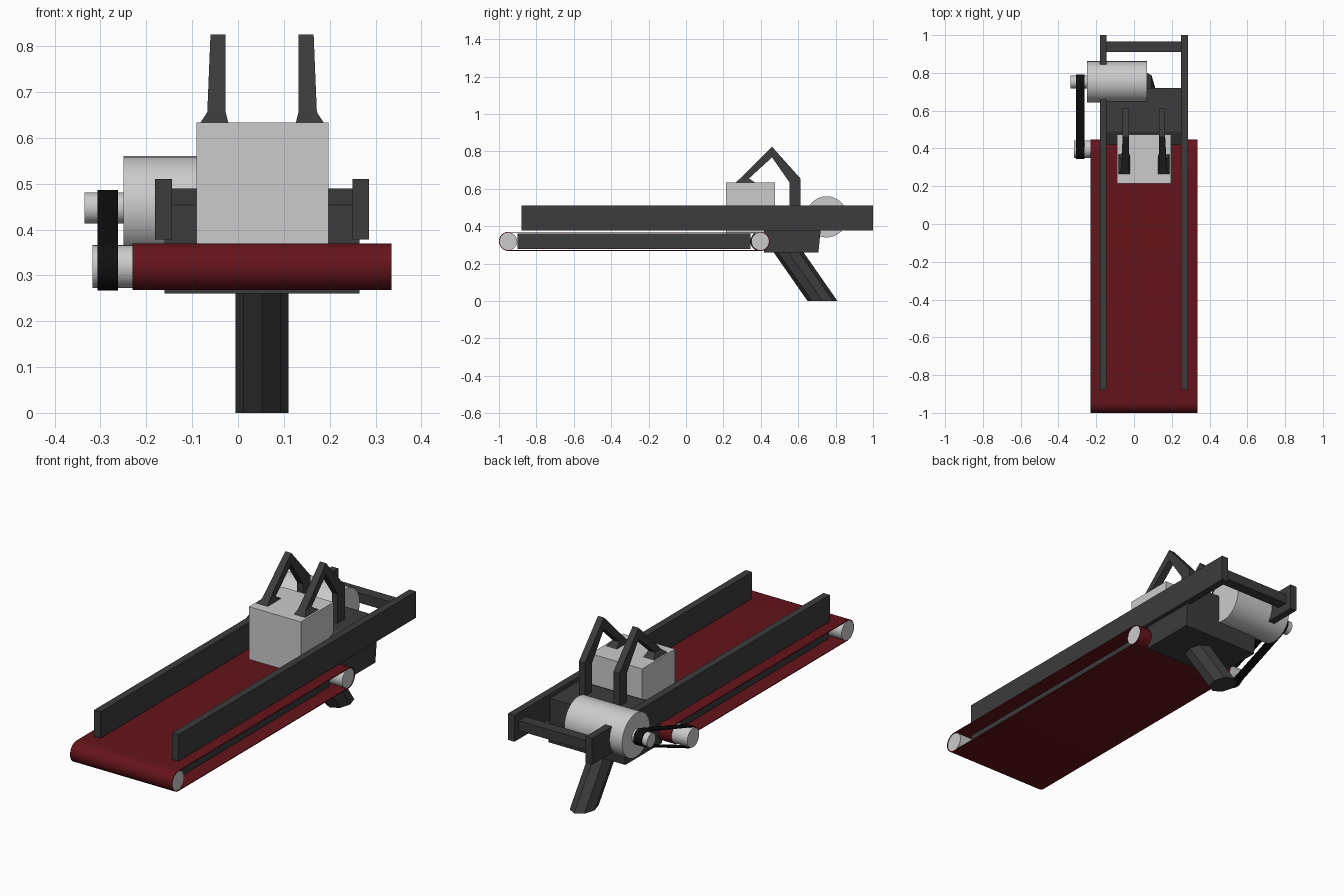
import bpy, bmesh, math

if "Cube" in bpy.data.objects:
    bpy.data.objects.remove(bpy.data.objects["Cube"])

CX = 0.0525  # centre line of the conveyor


def material(name, rgb):
    m = bpy.data.materials.new(name)
    m.diffuse_color = (*rgb, 1)
    m.use_nodes = True
    m.node_tree.nodes["Principled BSDF"].inputs["Base Color"].default_value = m.diffuse_color
    return m


RED = material("belt_red", (0.13, 0.007, 0.011))
DARK = material("dark_frame", (0.045, 0.045, 0.045))
BLACK = material("black_rubber", (0.005, 0.005, 0.005))


def make(name, verts, faces, mat=None, smooth=False):
    me = bpy.data.meshes.new(name)
    me.from_pydata(verts, [], faces)
    bm = bmesh.new()
    bm.from_mesh(me)
    bmesh.ops.recalc_face_normals(bm, faces=bm.faces)
    bm.to_mesh(me)
    bm.free()
    ob = bpy.data.objects.new(name, me)
    bpy.context.collection.objects.link(ob)
    if mat:
        me.materials.append(mat)
    if smooth:
        bpy.ops.object.select_all(action='DESELECT')
        ob.select_set(True)
        bpy.context.view_layer.objects.active = ob
        bpy.ops.object.shade_smooth_by_angle(angle=math.radians(35))
    return ob


def loft(name, rings, mat=None, smooth=False, closed=False):
    """Skin a list of equal-sized rings; cap the ends unless closed."""
    n, k = len(rings[0]), len(rings)
    faces = []
    for i in range(k if closed else k - 1):
        a, b = i * n, (i + 1) % k * n
        faces += [(a + j, a + (j + 1) % n, b + (j + 1) % n, b + j) for j in range(n)]
    if not closed:
        faces += [tuple(range(n)), tuple(range((k - 1) * n, k * n))]
    return make(name, [p for r in rings for p in r], faces, mat, smooth)


def prism(name, profile, x0, x1, mat=None, smooth=False):
    """Extrude a (y, z) profile along x."""
    return loft(name, [[(x, y, z) for y, z in profile] for x in (x0, x1)], mat, smooth)


def box(name, x0, x1, y0, y1, z0, z1, mat=None):
    return prism(name, [(y0, z0), (y1, z0), (y1, z1), (y0, z1)], x0, x1, mat)


def cylinder(name, y, z, r, x0, x1, mat=None, n=32):
    pts = [(y + r * math.cos(2 * math.pi * i / n), z + r * math.sin(2 * math.pi * i / n))
           for i in range(n)]
    return prism(name, pts, x0, x1, mat, True)


def band(name, c1, c2, t, x0, x1, mat, n=16):
    """Belt of thickness t wrapped around two wheels (y, z, r)."""
    (y1, z1, r1), (y2, z2, r2) = c1, c2
    th = math.atan2(z2 - z1, y2 - y1)
    a = math.acos((r1 - r2) / math.hypot(y2 - y1, z2 - z1))
    rings = []
    for y, z, r, s, e in ((y1, z1, r1, th + a, th + 2 * math.pi - a),
                          (y2, z2, r2, th - a, th + a)):
        for i in range(n + 1):
            q = s + (e - s) * i / n
            c, d = math.cos(q), math.sin(q)
            rings.append([(x, y + rr * c, z + rr * d)
                          for x, rr in ((x0, r), (x0, r + t), (x1, r + t), (x1, r))])
    return loft(name, rings, mat, True, closed=True)


# Conveyor belt, rollers and inner bed
FRONT, BACK = (-0.949, 0.319, 0.047), (0.396, 0.319, 0.047)
band("conveyor_belt", FRONT, BACK, 0.004, -0.23, 0.335, RED)
cylinder("front_roller", *FRONT, -0.23, 0.333)
cylinder("drive_roller", *BACK, -0.317, 0.333)
box("belt_bed", -0.16, 0.265, -0.9, 0.345, 0.278, 0.36, DARK)

# Side rails and rear cross bar
for side, s in (("left", -1), ("right", 1)):
    x = CX + s * 0.215
    box(side + "_rail", x - 0.018, x + 0.018, -0.88, 1.0, 0.378, 0.51, DARK)
box("rear_cross_bar", -0.15, 0.255, 0.91, 0.965, 0.42, 0.47, DARK)

# Housing with chamfered front edge
prism("rear_housing", [(0.418, 0.26), (0.708, 0.26), (0.72, 0.38), (0.72, 0.489),
                       (0.49, 0.489), (0.418, 0.453)], -0.16, 0.265, DARK)

# Slanted octagonal leg
loft("support_leg", [[(CX + 0.0575 * math.cos(math.pi * i / 4),
                       y + 0.08 * math.sin(math.pi * i / 4), z) for i in range(8)]
                     for y, z in ((0.73, 0.0), (0.535, 0.28))], DARK)

# Load box and the two bent arms reaching onto it
box("load_box", -0.09, 0.197, 0.215, 0.475, 0.36, 0.633)
SECTIONS = [  # outer y z, inner y z, outer x, inner x
    (0.265, 0.633, 0.37, 0.633, -0.082, -0.021),
    (0.29, 0.656, 0.337, 0.656, -0.067, -0.027),
    (0.46, 0.825, 0.46, 0.768, -0.06, -0.027),
    (0.612, 0.655, 0.553, 0.635, -0.06, -0.027),
    (0.612, 0.47, 0.553, 0.47, -0.06, -0.027)]
for side, f in (("left", lambda x: x), ("right", lambda x: 2 * CX - x)):
    loft(side + "_arm", [[(f(xa), ya, za), (f(xb), ya, za), (f(xb), yb, zb), (f(xa), yb, zb)]
                         for ya, za, yb, zb, xa, xb in SECTIONS], DARK)

# Motor, its pulley and the drive belt
PULLEY = (0.752, 0.447, 0.034)
cylinder("motor", 0.752, 0.45, 0.11, -0.25, 0.07)
cylinder("motor_pulley", *PULLEY, -0.335, -0.25)
band("drive_belt", PULLEY, BACK, 0.005, -0.307, -0.262, BLACK)
